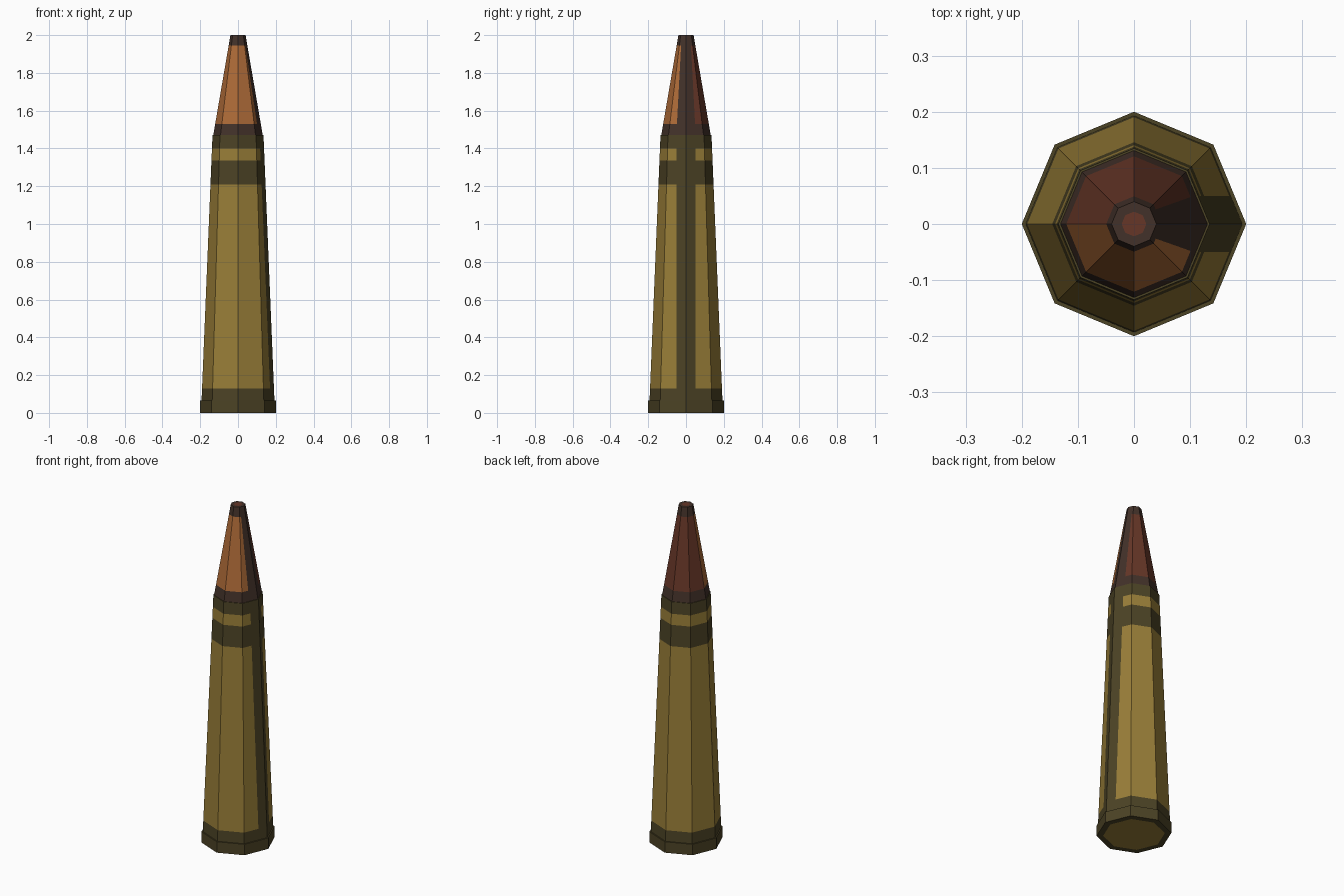
import bpy, bmesh, math

if "Cube" in bpy.data.objects:
    bpy.data.objects.remove(bpy.data.objects["Cube"])


def srgb(v):
    return tuple(((c / 255 + 0.055) / 1.055) ** 2.4 for c in v) + (1.0,)


def material(name, rgb):
    m = bpy.data.materials.new(name)
    m.diffuse_color = srgb(rgb)
    m.use_nodes = True
    m.node_tree.nodes["Principled BSDF"].inputs["Base Color"].default_value = m.diffuse_color
    return m


brass = material("brass", (153, 126, 56))
dark_brass = material("dark brass", (76, 67, 37))
copper = material("copper", (174, 107, 56))
red_copper = material("red copper", (102, 54, 39))
dark_copper = material("dark copper", (66, 49, 41))


def ring(bm, r, z, w):
    """Octagon with two extra points that bound the dark seam on the +x edge."""
    k = math.sqrt(0.5)
    t = min(w / (r * k), 0.92)
    pts = [(r * math.cos(i * math.pi / 4), r * math.sin(i * math.pi / 4)) for i in range(8)]
    seam = (r + (r * k - r) * t, r * k * t)
    pts.insert(1, seam)
    pts.append((seam[0], -seam[1]))
    return [bm.verts.new((x, y, z)) for x, y in pts]


def lathe(name, rows, mats, colour, cap_bottom=None, cap_top=None):
    """rows: (radius, z, seam half width, painted band above this row)."""
    bm = bmesh.new()
    rings = [ring(bm, r, z, w) for r, z, w, _ in rows]
    n = len(rings[0])
    for a, b, row in zip(rings, rings[1:], rows):
        for i in range(n):
            j = (i + 1) % n
            f = bm.faces.new((a[i], a[j], b[j], b[i]))
            seam = i in (0, n - 1)
            f.material_index = colour(f.calc_center_median(), row[3], seam)
    if cap_bottom is not None:
        bm.faces.new(rings[0][::-1]).material_index = cap_bottom
    if cap_top is not None:
        bm.faces.new(rings[-1]).material_index = cap_top
    me = bpy.data.meshes.new(name)
    bm.to_mesh(me)
    bm.free()
    for m in mats:
        me.materials.append(m)
    ob = bpy.data.objects.new(name, me)
    bpy.context.collection.objects.link(ob)
    return ob


def case_r(z):
    return 0.193 + (0.135 - 0.193) * (z - 0.065) / (1.47 - 0.065)


def tip_r(z):
    return 0.131 + (0.04 - 0.131) * (z - 1.47) / 0.53


# Cartridge case: foot rim, tapered wall, painted bands and mouth ledge
case = [(0.165, 0, 0.05, False), (0.2, 0, 0.05, False), (0.2, 0.065, 0.05, False)]
for z, band in ((0.065, False), (0.13, True), (1.21, False), (1.335, True),
                (1.40, False), (1.47, False)):
    case.append((case_r(z), z, 0.05, band))
case.append((0.131, 1.47, 0.05, False))
lathe("case", case, [brass, dark_brass],
      lambda c, band, seam: 0 if band and not seam else 1, cap_bottom=0)

# Bullet: dark ends, copper front half, redder back half
tip = [(tip_r(z), z, w, band) for z, w, band in
       ((1.47, 0.05, False), (1.53, 0.048, True), (1.945, 0.026, False), (2.0, 0.02, False))]
tip.append((0.022, 2.0, 0.01, False))
lathe("bullet", tip, [copper, red_copper, dark_copper],
      lambda c, band, seam: 2 if seam or not band else (0 if c.y < 0 else 1), cap_top=1)
